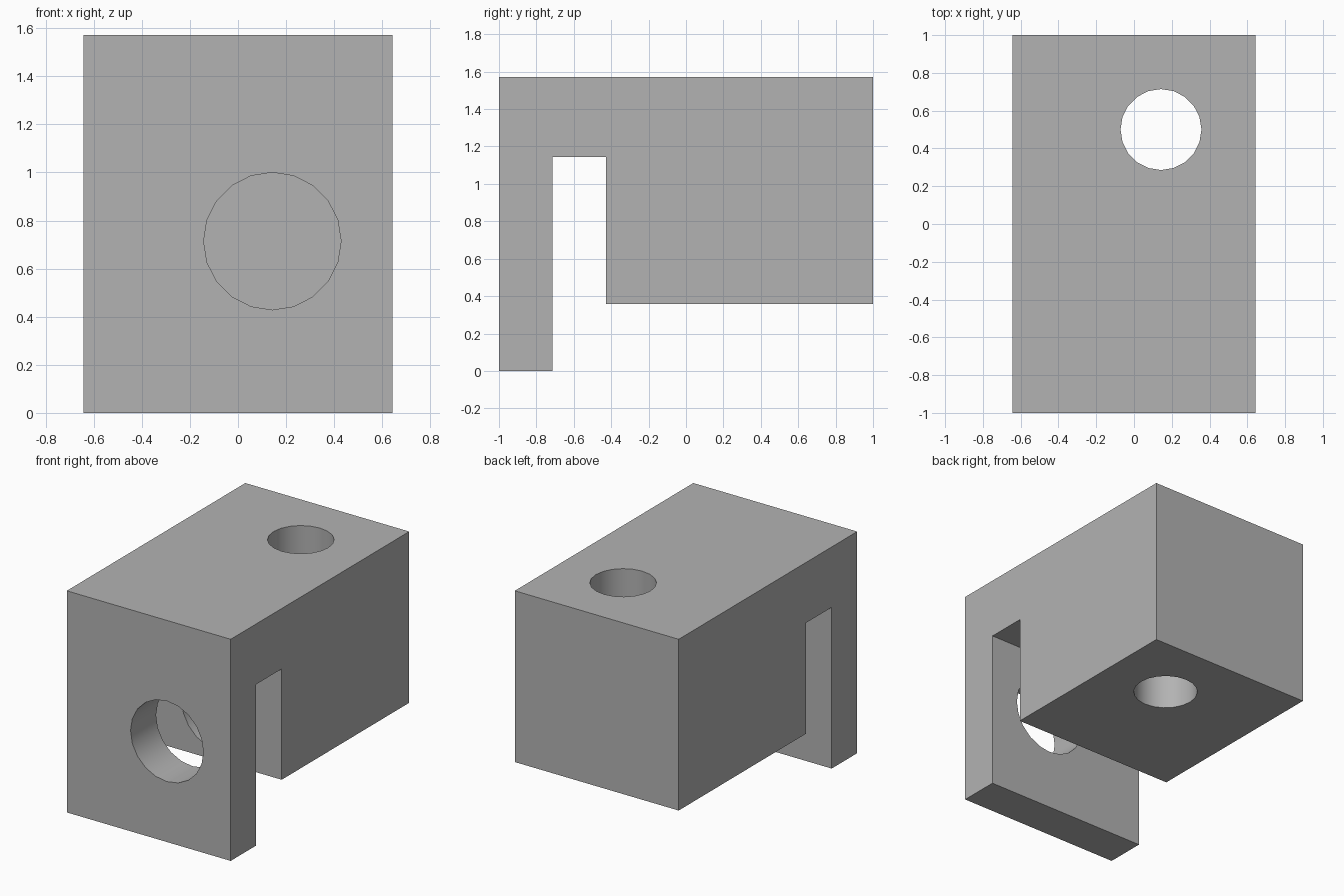
import bpy
import bmesh
from math import radians
from mathutils import Matrix

cube = bpy.data.objects.get("Cube")
if cube:
    bpy.data.objects.remove(cube, do_unlink=True)

U = 1 / 14  # drawing module: the bracket is 18 x 28 x 22 modules

grey = bpy.data.materials.new("plain_grey")
grey.use_nodes = True
colour = (0.45, 0.45, 0.45, 1)
grey.diffuse_color = colour
grey.node_tree.nodes["Principled BSDF"].inputs["Base Color"].default_value = colour


def add_object(name, bm):
    bmesh.ops.recalc_face_normals(bm, faces=bm.faces)
    mesh = bpy.data.meshes.new(name)
    bm.to_mesh(mesh)
    bm.free()
    mesh.materials.append(grey)
    obj = bpy.data.objects.new(name, mesh)
    bpy.context.collection.objects.link(obj)
    return obj


def drill(target, name, radius, start, end):
    """Cut a round 20-sided hole from start to end (in modules)."""
    start, end = [Matrix.Scale(U, 4) @ p for p in (start, end)]
    axis = end - start
    bm = bmesh.new()
    place = Matrix.Translation((start + end) / 2)
    if abs(axis.y) > abs(axis.z):
        place = place @ Matrix.Rotation(radians(90), 4, 'X')
    bmesh.ops.create_cone(bm, cap_ends=True, segments=20, radius1=radius * U,
                          radius2=radius * U, depth=axis.length, matrix=place)
    cutter = add_object(name, bm)
    cutter.hide_render = True
    cut = target.modifiers.new(name, 'BOOLEAN')
    cut.operation = 'DIFFERENCE'
    cut.solver = 'EXACT'
    cut.object = cutter
    bpy.context.view_layer.objects.active = target
    bpy.ops.object.modifier_apply(modifier=cut.name)
    bpy.data.objects.remove(cutter, do_unlink=True)


# Body: side profile (y, z) with the slot, extruded across the width
profile = [(-14, 0), (-10, 0), (-10, 16), (-6, 16), (-6, 5), (14, 5), (14, 22), (-14, 22)]
bm = bmesh.new()
side = bm.faces.new([bm.verts.new((-9 * U, y * U, z * U)) for y, z in profile])
swept = bmesh.ops.extrude_face_region(bm, geom=[side])["geom"]
bmesh.ops.translate(bm, vec=(18 * U, 0, 0),
                    verts=[g for g in swept if isinstance(g, bmesh.types.BMVert)])
body = add_object("bracket_body", bm)

# Front bore through the plate and blind into the block, then the vertical hole
V = Matrix.Translation
drill(body, "front_bore", 4, V((2, -16, 10)).translation, V((2, 0, 10)).translation)
drill(body, "vertical_hole", 3, V((2, 7, 2)).translation, V((2, 7, 25)).translation)

bpy.ops.object.select_all(action='DESELECT')
body.select_set(True)
bpy.context.view_layer.objects.active = body
bpy.ops.object.shade_smooth_by_angle(angle=radians(30))
